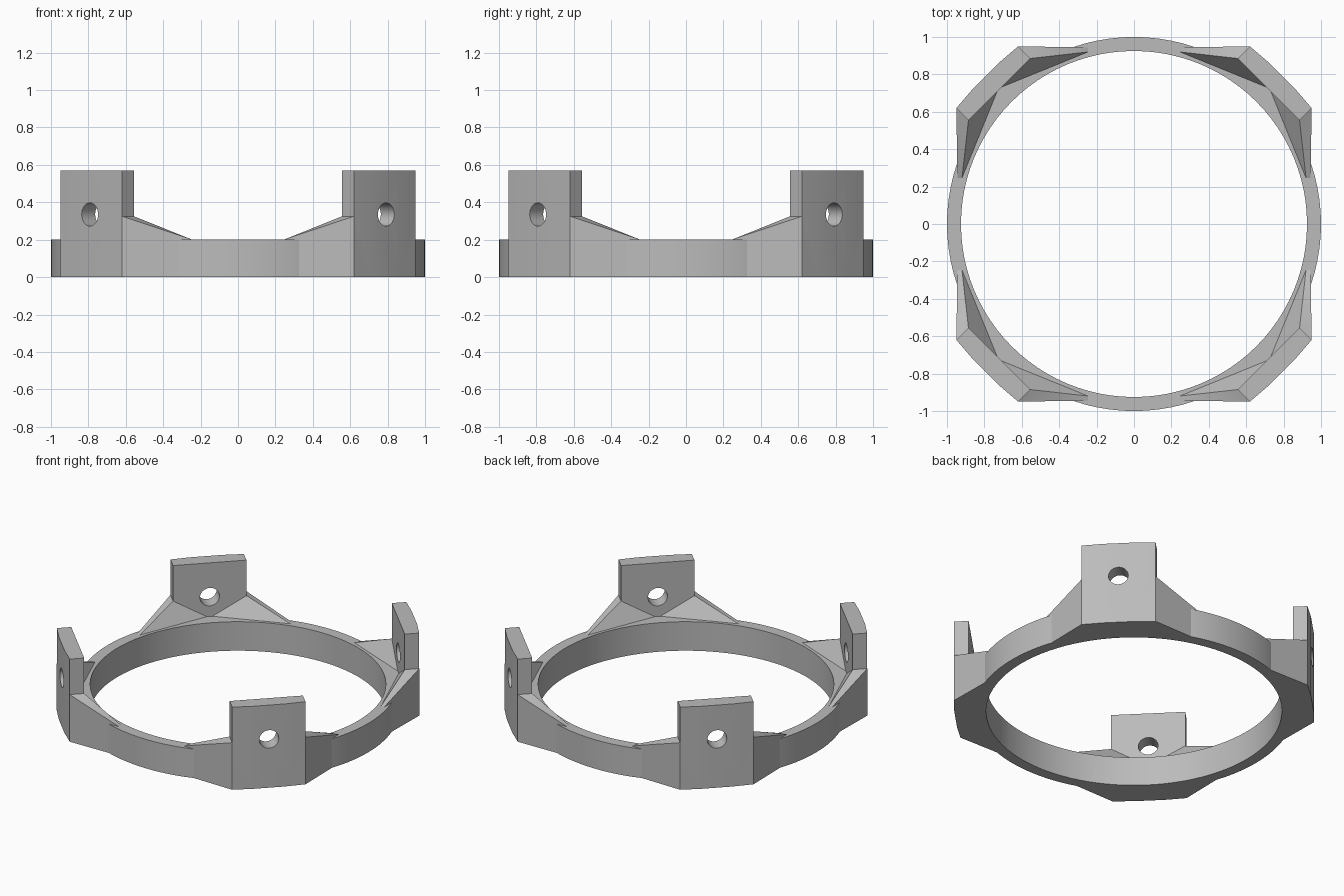
import bpy, bmesh, math
from mathutils import Matrix

if "Cube" in bpy.data.objects:
    bpy.data.objects.remove(bpy.data.objects["Cube"])

RING_H, TAB_H, GUSSET_Z = 0.20, 0.57, 0.325

grey = bpy.data.materials.new("mid grey")
grey.use_nodes = True
grey.diffuse_color = (0.5, 0.5, 0.5, 1)
grey.node_tree.nodes["Principled BSDF"].inputs["Base Color"].default_value = (0.5, 0.5, 0.5, 1)


def make_object(name, bm):
    bmesh.ops.recalc_face_normals(bm, faces=bm.faces)
    mesh = bpy.data.meshes.new(name)
    bm.to_mesh(mesh)
    bm.free()
    mesh.materials.append(grey)
    obj = bpy.data.objects.new(name, mesh)
    bpy.context.collection.objects.link(obj)
    return obj


def prism(name, outline, z0, z1):
    bm = bmesh.new()
    face = bm.faces.new([bm.verts.new((x, y, z0)) for x, y in outline])
    top = bmesh.ops.extrude_face_region(bm, geom=[face])["geom"]
    verts = [v for v in top if isinstance(v, bmesh.types.BMVert)]
    bmesh.ops.translate(bm, verts=verts, vec=(0, 0, z1 - z0))
    return make_object(name, bm)


def hull(name, points):
    bm = bmesh.new()
    for p in points:
        bm.verts.new(p)
    result = bmesh.ops.convex_hull(bm, input=bm.verts)
    spare = {g for g in result["geom_interior"] if isinstance(g, bmesh.types.BMVert)}
    bmesh.ops.delete(bm, geom=list(spare), context="VERTS")
    return make_object(name, bm)


def cylinder(name, radius, depth, segments, matrix):
    bm = bmesh.new()
    bmesh.ops.create_cone(bm, cap_ends=True, segments=segments, radius1=radius,
                          radius2=radius, depth=depth, matrix=matrix)
    return make_object(name, bm)


def combine(target, tool, operation):
    tool.hide_render = True
    mod = target.modifiers.new("combine", "BOOLEAN")
    mod.operation, mod.solver, mod.object = operation, "EXACT", tool
    bpy.context.view_layer.objects.active = target
    bpy.ops.object.modifier_apply(modifier=mod.name)
    bpy.data.objects.remove(tool)


# Ring body, first as a solid disc
ring = cylinder("mounting_ring", 1.0, RING_H, 96, Matrix.Translation((0, 0, RING_H / 2)))

# Bracket outlines in the corner between +x and +y
base = [(0.245, 0.92), (0.245, 0.944), (0.62, 0.95), (0.95, 0.62), (0.944, 0.245), (0.92, 0.245)]
tab = [(1.018, -0.233), (1.11, -0.233), (1.12, -0.1), (1.12, 0.1), (1.11, 0.233), (1.018, 0.233)]
c = math.sqrt(0.5)
tab = [((r - u) * c, (r + u) * c) for r, u in tab]

# One sloping web beside the tab
floor = [(0.245, 0.92), (0.245, 0.944), (0.62, 0.95), (0.725, 0.725)]
web = [(x, y, z) for x, y in floor for z in (0.12, RING_H)]
web += [(0.62, 0.95, GUSSET_Z), (0.555, 0.885, GUSSET_Z)]

for i in range(4):
    turn = Matrix.Rotation(i * math.pi / 2, 4, "Z")
    parts = [prism("bracket_base", base, 0, RING_H),
             prism("upright_tab", tab, 0, TAB_H),
             hull("web", web),
             hull("mirrored_web", [(y, x, z) for x, y, z in web])]
    for part in parts:
        part.data.transform(turn)
        combine(ring, part, "UNION")

# Central bore
combine(ring, cylinder("bore_cutter", 0.925, 2, 96, Matrix()), "DIFFERENCE")

# Radial bolt holes through the tabs
for i in range(4):
    place = (Matrix.Rotation(math.pi / 4 + i * math.pi / 2, 4, "Z")
             @ Matrix.Translation((1.08, 0, 0.335))
             @ Matrix.Rotation(math.pi / 2, 4, "Y"))
    combine(ring, cylinder("hole_cutter", 0.062, 0.3, 32, place), "DIFFERENCE")

# Smooth the round walls, keep the edges crisp
bpy.ops.object.select_all(action="DESELECT")
ring.select_set(True)
bpy.context.view_layer.objects.active = ring
bpy.ops.object.shade_smooth_by_angle(angle=math.radians(20))
